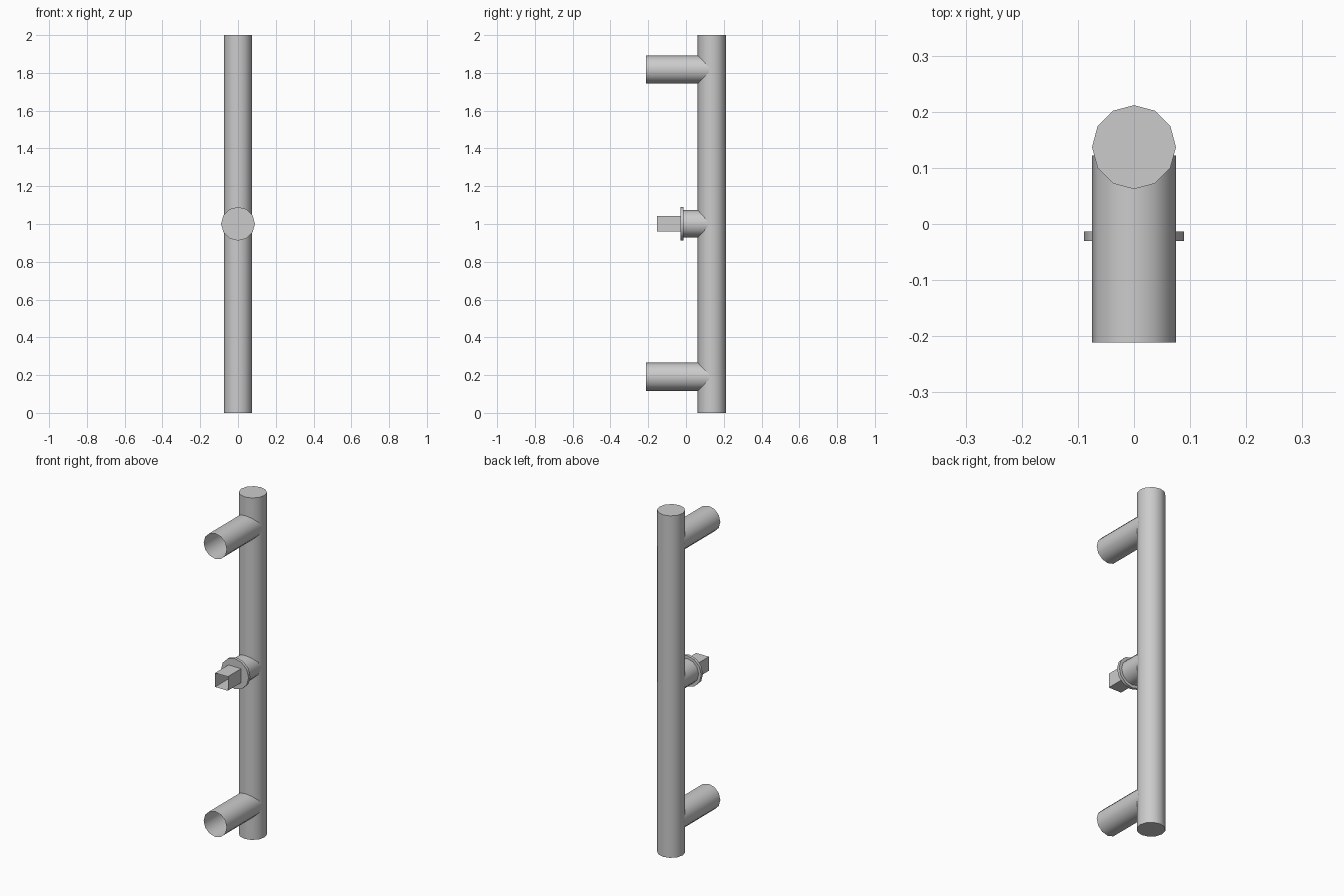
import bpy
from math import radians

if "Cube" in bpy.data.objects:
    bpy.data.objects.remove(bpy.data.objects["Cube"])

BAR_Y = 0.137


def cylinder(name, radius, start, end, z=None, sides=12, fill='NGON', spin=0.0):
    """Upright cylinder when z is None, otherwise a cylinder lying along y at height z."""
    mid = (start + end) / 2
    lying = z is not None
    bpy.ops.mesh.primitive_cylinder_add(
        vertices=sides, radius=radius, depth=end - start, end_fill_type=fill,
        location=(0, mid, z) if lying else (0, BAR_Y, mid),
        rotation=(radians(90) if lying else 0, 0, 0))
    obj = bpy.context.object
    obj.name = name
    # spin the profile about its own axis
    if spin:
        for v in obj.data.vertices:
            x, y = v.co.x, v.co.y
            c = 2 ** -0.5
            v.co.x, v.co.y = c * (x - y), c * (x + y)
    # 12-sided walls turn by 30 degrees, so keep them smooth and the rims sharp
    bpy.ops.object.shade_smooth_by_angle(angle=radians(40))
    return obj


# Main vertical grip
cylinder("grip_bar", 0.0748, 0.0, 2.0)

# Open-ended tubular mounting arms
for name, z in (("upper_arm", 1.817), ("lower_arm", 0.191)):
    cylinder(name, 0.0745, -0.211, 0.122, z=z, fill='NOTHING')

# Central stub, flange and hollow square spindle
cylinder("center_stub", 0.0725, -0.014, 0.115, z=1.001, fill='NOTHING')
cylinder("stub_flange", 0.0895, -0.030, -0.013, z=1.001)
cylinder("square_spindle", 0.041 * 2 ** 0.5, -0.153, -0.030, z=1.001,
         sides=4, fill='NOTHING', spin=45)
